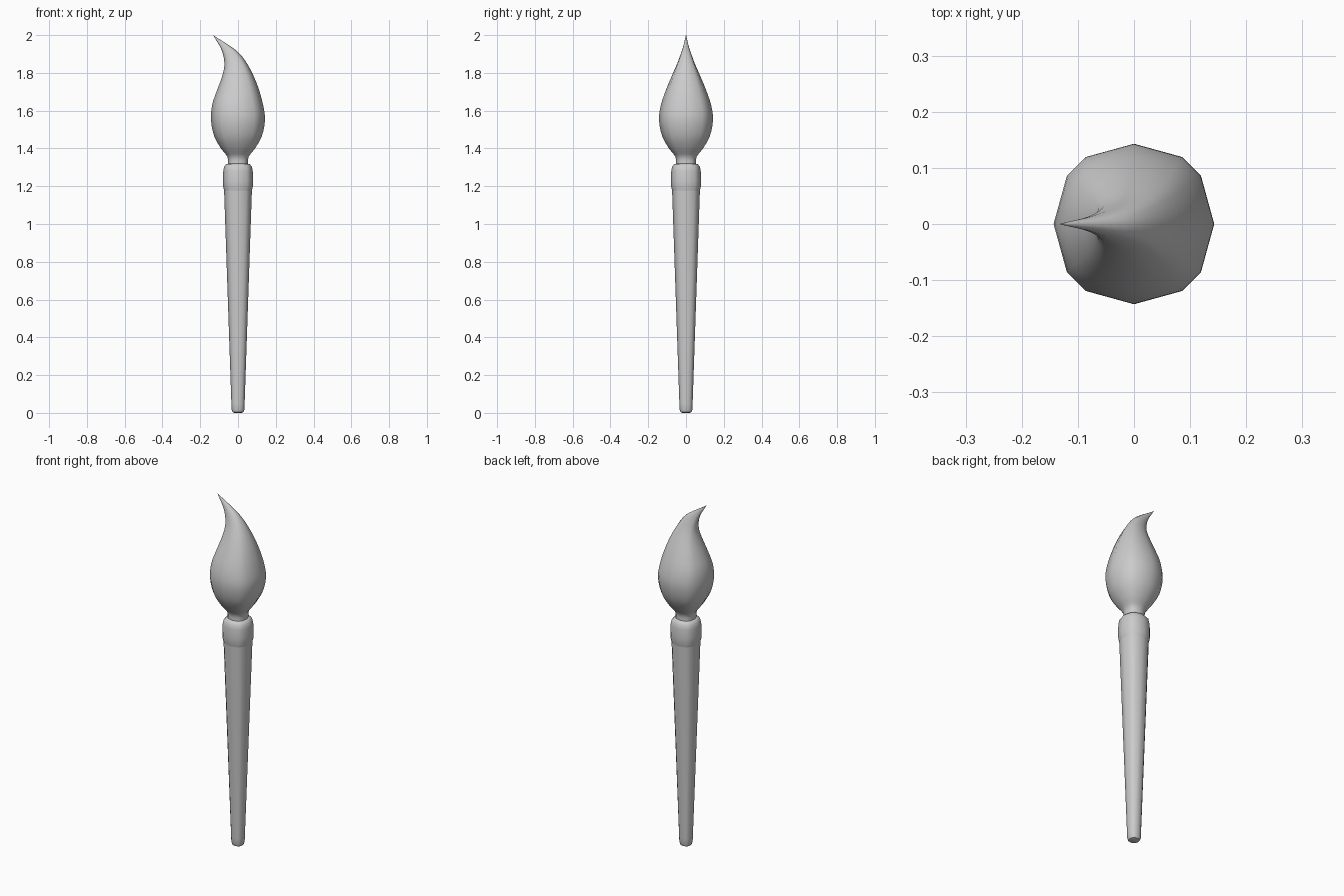
import bpy, bmesh, math
from mathutils import Vector

if "Cube" in bpy.data.objects:
    bpy.data.objects.remove(bpy.data.objects["Cube"])


def loft(name, rings, angle):
    """Skin a list of closed vertex rings, capping both ends."""
    bm = bmesh.new()
    loops = [[bm.verts.new(p) for p in ring] for ring in rings]
    n = len(loops[0])
    for a, b in zip(loops, loops[1:]):
        for i in range(n):
            j = (i + 1) % n
            bm.faces.new((a[i], a[j], b[j], b[i]))
    bm.faces.new(loops[0][::-1])
    bm.faces.new(loops[-1])
    bmesh.ops.recalc_face_normals(bm, faces=bm.faces[:])
    mesh = bpy.data.meshes.new(name)
    bm.to_mesh(mesh)
    bm.free()
    obj = bpy.data.objects.new(name, mesh)
    bpy.context.collection.objects.link(obj)
    bpy.ops.object.select_all(action='DESELECT')
    obj.select_set(True)
    bpy.context.view_layer.objects.active = obj
    bpy.ops.object.shade_smooth_by_angle(angle=math.radians(angle))
    return obj


# Slightly squarish 12-sided cross-section shared by all parts
section = []
for q in range(4):
    for deg, r in ((0, 1.0), (36, 1.03), (54, 1.03)):
        a = math.radians(q * 90 + deg)
        section.append((r * math.cos(a), r * math.sin(a)))


def lathe(name, profile, angle=50):
    return loft(name, [[(r * c, r * s, z) for c, s in section]
                       for r, z in profile], angle)


# Tapered handle with a rounded foot
lathe("handle", [(0.018, 0), (0.029, 0.004), (0.034, 0.018), (0.035, 0.05),
                 (0.074, 1.19)])

# Collar around the top of the handle
lathe("collar", [(0.073, 1.175), (0.079, 1.20), (0.080, 1.23), (0.078, 1.28),
                 (0.073, 1.305), (0.062, 1.317), (0.050, 1.32)])

# Bristle stations: left x, left z, right x, right z, half depth
stations = [
    (-0.054, 1.31, 0.054, 1.31, 0.054),
    (-0.056, 1.355, 0.056, 1.355, 0.056),
    (-0.090, 1.40, 0.090, 1.40, 0.090),
    (-0.126, 1.465, 0.126, 1.465, 0.126),
    (-0.143, 1.55, 0.143, 1.55, 0.143),
    (-0.137, 1.63, 0.133, 1.63, 0.133),
    (-0.114, 1.70, 0.108, 1.72, 0.106),
    (-0.088, 1.77, 0.075, 1.80, 0.075),
    (-0.073, 1.83, 0.036, 1.868, 0.047),
    (-0.076, 1.885, -0.005, 1.915, 0.028),
    (-0.093, 1.935, -0.055, 1.951, 0.014),
    (-0.115, 1.972, -0.101, 1.980, 0.006),
    (-0.132, 2.0, -0.131, 2.0, 0.0006),
]


def spline(pts, steps):
    """Catmull-Rom interpolation through the stations."""
    pts = [Vector(p) for p in pts]
    out = []
    for i in range(len(pts) - 1):
        p0, p1, p2 = pts[max(i - 1, 0)], pts[i], pts[i + 1]
        p3 = pts[min(i + 2, len(pts) - 1)]
        for k in range(steps):
            t = k / steps
            out.append(0.5 * (2 * p1 + (p2 - p0) * t
                              + (2 * p0 - 5 * p1 + 4 * p2 - p3) * t * t
                              + (3 * p1 - p0 - 3 * p2 + p3) * t ** 3))
    return out + [pts[-1]]


# Bristle head, sweeping to a curled point
rings = []
for xl, zl, xr, zr, d in spline(stations, 3):
    cx, cz, hx, hz = (xl + xr) / 2, (zl + zr) / 2, (xr - xl) / 2, (zr - zl) / 2
    rings.append([(cx + hx * c, d * s, cz + hz * c) for c, s in section])
loft("bristles", rings, 80)
